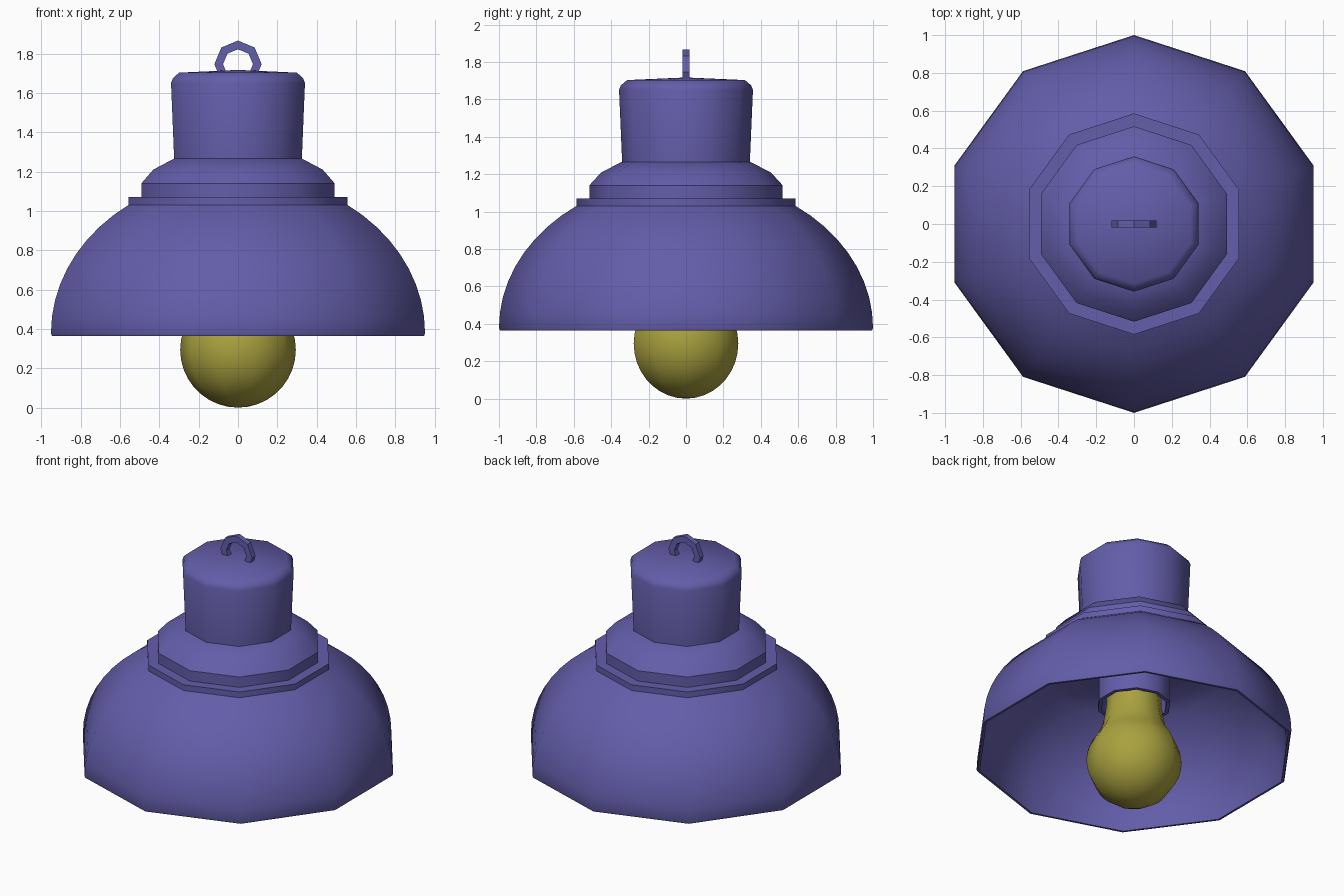
import bpy, bmesh
from math import sin, cos, radians, pi

if "Cube" in bpy.data.objects:
    bpy.data.objects.remove(bpy.data.objects["Cube"])

def material(name, rgb):
    m = bpy.data.materials.new(name)
    m.diffuse_color = (*rgb, 1)
    m.use_nodes = True
    m.node_tree.nodes["Principled BSDF"].inputs["Base Color"].default_value = m.diffuse_color
    return m

PURPLE = material("purple_enamel", (0.125, 0.11, 0.40))
YELLOW = material("yellow_glass", (0.40, 0.36, 0.05))

def finish(name, bm, mat, angle):
    bmesh.ops.remove_doubles(bm, verts=bm.verts, dist=1e-5)
    bmesh.ops.recalc_face_normals(bm, faces=bm.faces)
    me = bpy.data.meshes.new(name)
    bm.to_mesh(me)
    bm.free()
    me.materials.append(mat)
    ob = bpy.data.objects.new(name, me)
    bpy.context.collection.objects.link(ob)
    bpy.ops.object.select_all(action='DESELECT')
    ob.select_set(True)
    bpy.context.view_layer.objects.active = ob
    bpy.ops.object.shade_smooth_by_angle(angle=radians(angle))
    return ob

def lathe(name, profile, mat, start=18, sides=10, closed=False, angle=40):
    """Turn an (r, z) profile around the z axis."""
    bm = bmesh.new()
    rings = []
    for r, z in profile:
        if r == 0:
            rings.append([bm.verts.new((0, 0, z))] * sides)
            continue
        angs = [radians(start) + 2 * pi * k / sides for k in range(sides)]
        rings.append([bm.verts.new((r * cos(a), r * sin(a), z)) for a in angs])
    pairs = list(zip(rings, rings[1:]))
    if closed:
        pairs.append((rings[-1], rings[0]))
    for a, b in pairs:
        for k in range(sides):
            n = (k + 1) % sides
            bm.faces.new(dict.fromkeys((a[k], a[n], b[n], b[k])))
    return finish(name, bm, mat, angle)

# Shade: outer bowl, flange and thin inner wall with a flat ceiling
def bowl(r0, r1, h, n=9):
    from math import acos
    t1 = acos(r1 / r0)
    return [(r0 * cos(t1 * i / n), 0.378 + h * sin(t1 * i / n)) for i in range(n + 1)]

outer = bowl(1.0, 0.585, 0.805)
inner = bowl(0.98, 0.53, 0.755)
lathe("shade", [(0, 1.07), (0.585, 1.07)] + outer[::-1] + [(0.995, 0.365), (0.98, 0.365)]
      + inner + [(0, inner[-1][1])], PURPLE)

# Stepped collar above the flange
lathe("collar", [(0, 1.06), (0.517, 1.06), (0.517, 1.14), (0.453, 1.21), (0.34, 1.267), (0, 1.267)], PURPLE)

# Tall cap with a bevelled top
lathe("cap", [(0, 1.255), (0.341, 1.255), (0.358, 1.65), (0.348, 1.675), (0.315, 1.703), (0, 1.717)], PURPLE)

# Hanging ring: octagonal loop of square section
bm = bmesh.new()
sections = []
for k in range(8):
    a = k * pi / 4
    sections.append([bm.verts.new((r * cos(a), y, 1.746 + r * sin(a)))
                     for r, y in ((0.12, -0.018), (0.12, 0.018), (0.076, 0.018), (0.076, -0.018))])
for k in range(8):
    p, q = sections[k], sections[(k + 1) % 8]
    for i in range(4):
        j = (i + 1) % 4
        bm.faces.new((p[i], p[j], q[j], q[i]))
finish("hanging_ring", bm, PURPLE, 30)

# Socket tube, open at the bottom
lathe("socket", [(0.23, 1.0), (0.23, 0.69), (0.205, 0.69), (0.205, 1.0)], PURPLE, closed=True)

# Bulb: round globe with a neck reaching into the socket
globe = [(0.294 * sin(radians(t)), 0.294 - 0.294 * cos(radians(t))) for t in range(0, 131, 10)]
neck = [(0.195, 0.545), (0.18, 0.62), (0.17, 0.70), (0.165, 0.85), (0, 0.85)]
lathe("bulb", globe + neck, YELLOW, start=0)
